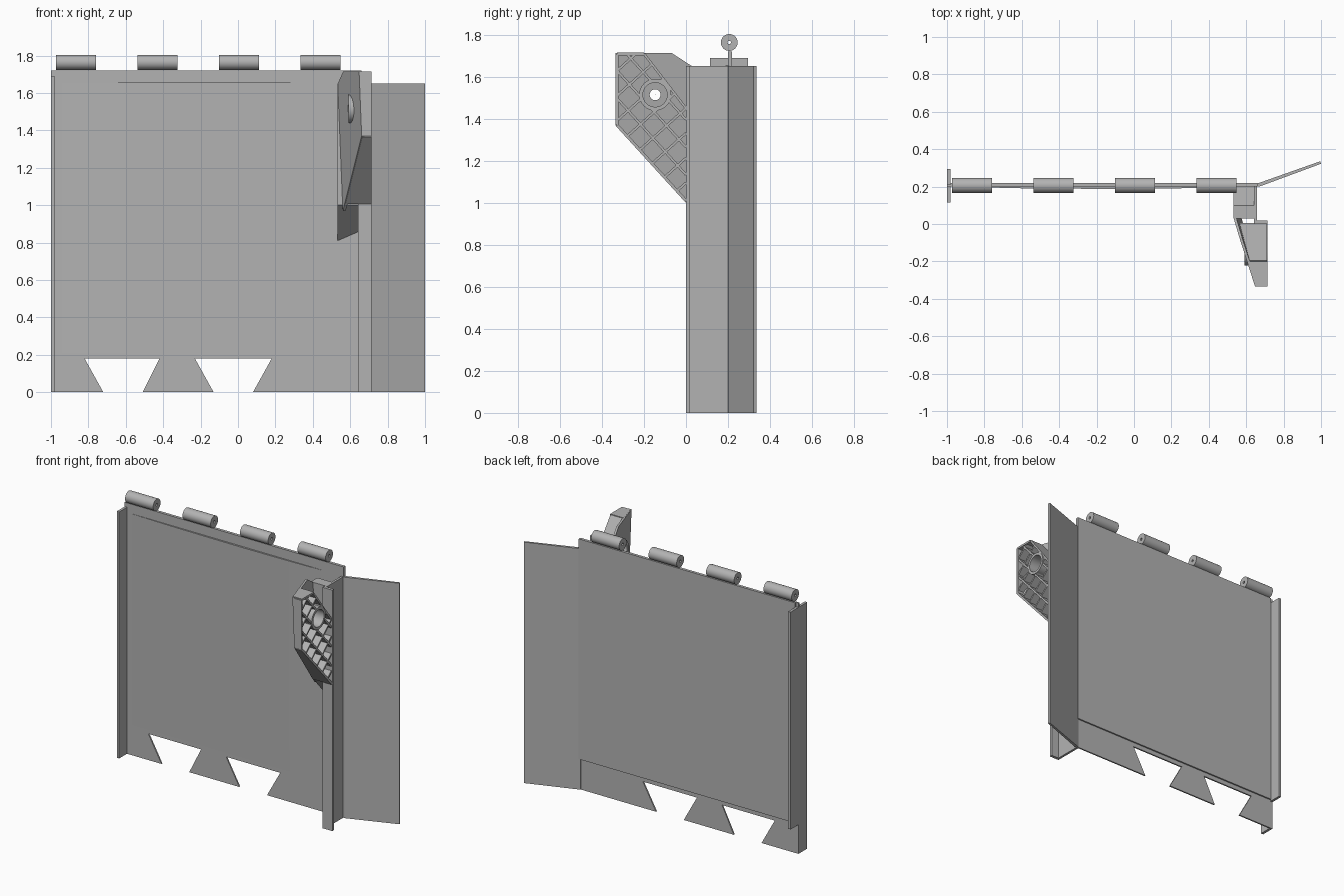
import bpy, bmesh, math
from mathutils import Vector

cube = bpy.data.objects.get("Cube")
if cube:
    bpy.data.objects.remove(cube, do_unlink=True)

grey = bpy.data.materials.new("plain_grey")
grey.use_nodes = True
grey.diffuse_color = (0.45, 0.45, 0.45, 1)
grey.node_tree.nodes["Principled BSDF"].inputs["Base Color"].default_value = grey.diffuse_color


def finish(name, bm):
    bmesh.ops.recalc_face_normals(bm, faces=bm.faces)
    mesh = bpy.data.meshes.new(name)
    bm.to_mesh(mesh)
    bm.free()
    mesh.materials.append(grey)
    obj = bpy.data.objects.new(name, mesh)
    bpy.context.collection.objects.link(obj)
    return obj


def loft(bm, near, far):
    """Close two matching loops into a solid."""
    a = [bm.verts.new(p) for p in near]
    b = [bm.verts.new(p) for p in far]
    bm.faces.new(a)
    bm.faces.new(b)
    for i in range(len(a)):
        j = (i + 1) % len(a)
        bm.faces.new((a[i], a[j], b[j], b[i]))


def solid(name, near, far):
    bm = bmesh.new()
    loft(bm, near, far)
    return finish(name, bm)


def plan_prism(name, pts, z0, z1):
    return solid(name, [(x, y, z0) for x, y in pts], [(x, y, z1) for x, y in pts])


def box(name, x0, x1, y0, y1, z0, z1):
    return plan_prism(name, [(x0, y0), (x1, y0), (x1, y1), (x0, y1)], z0, z1)


def tube(name, centre, x0, x1, outer, inner, sides=32):
    """Hollow cylinder along x; centre is (y, z)."""
    bm = bmesh.new()
    rings = []
    for x, r in ((x0, outer), (x1, outer), (x1, inner), (x0, inner)):
        rings.append([bm.verts.new((x, centre[0] + r * math.cos(k * math.tau / sides),
                                    centre[1] + r * math.sin(k * math.tau / sides)))
                      for k in range(sides)])
    for a, b in zip(rings, rings[1:] + rings[:1]):
        for i in range(sides):
            j = (i + 1) % sides
            bm.faces.new((a[i], a[j], b[j], b[i]))
    obj = finish(name, bm)
    bpy.context.view_layer.objects.active = obj
    obj.select_set(True)
    bpy.ops.object.shade_smooth_by_angle()
    obj.select_set(False)
    return obj


# Main panel with two dovetail notches along the bottom
outline = [(-1, 0), (-0.72, 0), (-0.82, 0.18), (-0.42, 0.18), (-0.51, 0),
           (-0.13, 0), (-0.23, 0.18), (0.18, 0.18), (0.08, 0), (0.66, 0),
           (0.66, 1.72), (-1, 1.72)]
solid("main_panel", [(x, 0.2, z) for x, z in outline], [(x, 0.21, z) for x, z in outline])
box("back_skin", -0.98, 0.66, 0.209, 0.22, 0.21, 1.72)

# Slightly bowed front skin, fading out toward the bottom
bow = [(-0.94, 0.199), (-0.6, 0.191), (-0.1, 0.187), (0.25, 0.191), (0.5, 0.199)]
solid("front_skin",
      [(x, 0.199, 0.21) for x, y in bow] + [(0.5, 0.203, 0.21), (-0.94, 0.203, 0.21)],
      [(x, y, 1.655) for x, y in bow] + [(0.5, 0.203, 1.655), (-0.94, 0.203, 1.655)])

# Left edge flange, deeper above the notched strip
box("edge_flange_upper", -1, -0.982, 0.115, 0.295, 0.2, 1.69)
box("edge_flange_lower", -1, -0.982, 0.115, 0.21, 0, 0.2)

# Hinge knuckles
for i in range(4):
    left = -0.973 + i * 0.436
    tube("hinge_knuckle", (0.206, 1.764), left, left + 0.213, 0.04, 0.008)

# Column wall, its front flange and the angled wing
plan_prism("column", [(0.642, 0.21), (0.642, 0), (0.715, 0), (0.715, 0.02),
                      (0.658, 0.02), (0.658, 0.21)], 0, 1.652)
plan_prism("side_wing", [(0.65, 0.2), (0.67, 0.2), (1, 0.322), (0.995, 0.335), (0.65, 0.213)],
           0, 1.652)

# Bracket root with sloping top and underside
root = [(0.2, 0.81), (0.2, 1.52), (0.1, 1.65), (0.03, 1.65), (0.03, 1.0)]
solid("bracket_root", [(0.532, y, z) for y, z in root],
      [(0.648, y, z + (0.05 if z < 0.9 else 0)) for y, z in root])


# Bracket plate leans outward toward the front
def plate_x(y, z):
    return 0.53 + (0.04 - y) * 0.32 + (1.65 - z) * 0.04


gusset = [(-0.335, 1.715), (-0.07, 1.715), (0.03, 1.65), (0.03, 0.97), (0, 1.0), (-0.335, 1.37)]
plate = solid("bracket_plate", [(plate_x(y, z), y, z) for y, z in gusset],
              [(plate_x(y, z) + 0.015, y, z) for y, z in gusset])
hub = Vector((-0.147, 1.515))
cutter = tube("hole_cutter", hub, 0.4, 0.9, 0.026, 0.001)
cutter.hide_render = True
cutter.hide_viewport = True
cut = plate.modifiers.new("hole", "BOOLEAN")
cut.object = cutter
cut.solver = "EXACT"
tube("hub_ring", hub, plate_x(*hub) - 0.005, 0.715, 0.076, 0.058)


def strip(bm, p, q, thick, outer=0.715):
    """Thin wall from the plate outward along a side-view segment."""
    n = (q - p).normalized()
    n = Vector((-n.y, n.x)) * thick / 2
    loop = [p + n, q + n, q - n, p - n]
    loft(bm, [(plate_x(*v) + 0.004, v.x, v.y) for v in loop], [(outer, v.x, v.y) for v in loop])


# Rim walls of the bracket
bm = bmesh.new()
rim = [Vector(v) for v in ((-0.2, 1.709), (-0.328, 1.709), (-0.328, 1.37), (0.0, 1.01))]
for p, q in zip(rim, rim[1:]):
    strip(bm, p, q, 0.014)
finish("bracket_rim", bm)

# Diagonal lattice of ribs, clipped to the bracket and around the hub
region = [Vector(v) for v in ((-0.33, 1.71), (-0.33, 1.37), (0, 1.01), (0, 1.45), (-0.2, 1.71))]


def clip(origin, d):
    lo, hi = -2, 2
    for a, b in zip(region, region[1:] + region[:1]):
        inward = Vector((a.y - b.y, b.x - a.x))
        dist, rate = (origin - a).dot(inward), d.dot(inward)
        if abs(rate) < 1e-6:
            if dist < 0:
                return None
        elif rate > 0:
            lo = max(lo, -dist / rate)
        else:
            hi = min(hi, -dist / rate)
    return (lo, hi) if hi - lo > 0.03 else None


bm = bmesh.new()
for angle in (-48, 42):
    d = Vector((math.cos(math.radians(angle)), math.sin(math.radians(angle))))
    side = Vector((-d.y, d.x))
    for k in range(-6, 7):
        origin = hub + side * (k * 0.088 + 0.03)
        span = clip(origin, d)
        if not span:
            continue
        pieces = [span]
        gap = 0.07 ** 2 - (origin - hub).dot(side) ** 2
        if gap > 0:
            g = math.sqrt(gap)
            pieces = [(span[0], -g), (g, span[1])]
        for a, b in pieces:
            if b - a > 0.01:
                strip(bm, origin + d * a, origin + d * b, 0.012, 0.71)
strip(bm, region[4], region[3], 0.012, 0.71)
finish("bracket_ribs", bm)
